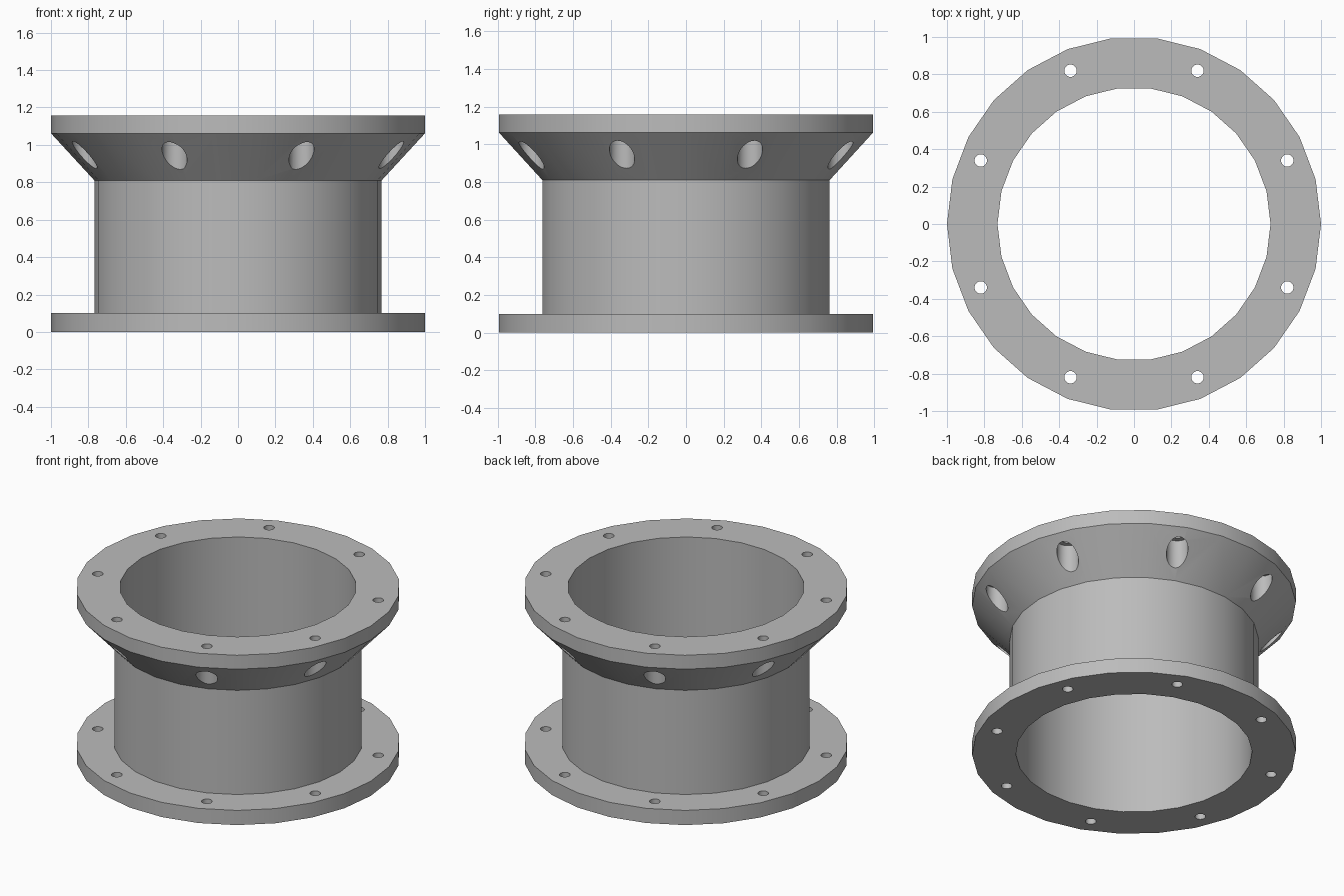
import bpy
import bmesh
from math import pi, sin, cos, radians
from mathutils import Matrix

SIDES = 26
BOLTS = 8
BOLT_CIRCLE = 0.887
HEIGHT = 1.157
RIM_UNDERSIDE = 1.062

cube = bpy.data.objects.get("Cube")
if cube:
    bpy.data.objects.remove(cube, do_unlink=True)

# One flat grey metal
metal = bpy.data.materials.new("grey metal")
metal.use_nodes = True
grey = (0.5, 0.5, 0.5, 1.0)
metal.diffuse_color = grey
metal.node_tree.nodes["Principled BSDF"].inputs["Base Color"].default_value = grey


def mesh_object(name, bm):
    bmesh.ops.recalc_face_normals(bm, faces=bm.faces)
    mesh = bpy.data.meshes.new(name)
    bm.to_mesh(mesh)
    bm.free()
    mesh.materials.append(metal)
    obj = bpy.data.objects.new(name, mesh)
    bpy.context.collection.objects.link(obj)
    return obj


def lathe(name, profile):
    """Revolve a closed (radius, height) outline about z."""
    bm = bmesh.new()
    verts = [bm.verts.new((r, 0, z)) for r, z in profile]
    edges = [bm.edges.new((v, verts[i - 1])) for i, v in enumerate(verts)]
    bmesh.ops.spin(bm, geom=verts + edges, cent=(0, 0, 0), axis=(0, 0, 1),
                   angle=2 * pi, steps=SIDES, use_merge=True)
    bmesh.ops.remove_doubles(bm, verts=bm.verts, dist=0.0001)
    return mesh_object(name, bm)


def bolt_ring(name, radius, low, high):
    """Ring of upright cylinders used to cut bolt holes."""
    bm = bmesh.new()
    for i in range(BOLTS):
        a = radians(22.5) + i * 2 * pi / BOLTS
        place = Matrix.Translation((BOLT_CIRCLE * cos(a), BOLT_CIRCLE * sin(a),
                                    (low + high) / 2))
        bmesh.ops.create_cone(bm, cap_ends=True, segments=32, radius1=radius,
                              radius2=radius, depth=high - low, matrix=place)
    obj = mesh_object(name, bm)
    obj.hide_render = True
    return obj


# Body: lower flange, tube, flared collar and upper rim around a straight bore
body = lathe("flanged_spool", [
    (0.73, 0), (1, 0), (1, 0.1), (0.768, 0.1),
    (0.768, 0.81), (1, RIM_UNDERSIDE), (1, HEIGHT), (0.73, HEIGHT)])

# Bolt holes through both flanges, wider pockets up through the flared collar
cutters = [
    bolt_ring("collar_pocket_cutter", 0.067, 0.5, RIM_UNDERSIDE),
    bolt_ring("upper_hole_cutter", 0.033, 0.9, HEIGHT + 0.1),
    bolt_ring("lower_hole_cutter", 0.033, -0.1, 0.2),
]

bpy.ops.object.select_all(action="DESELECT")
body.select_set(True)
bpy.context.view_layer.objects.active = body
for cutter in cutters:
    mod = body.modifiers.new(cutter.name, "BOOLEAN")
    mod.operation = "DIFFERENCE"
    mod.solver = "EXACT"
    mod.object = cutter
    bpy.ops.object.modifier_apply(modifier=mod.name)
for cutter in cutters:
    bpy.data.objects.remove(cutter, do_unlink=True)

bpy.ops.object.shade_smooth_by_angle(angle=radians(30))
